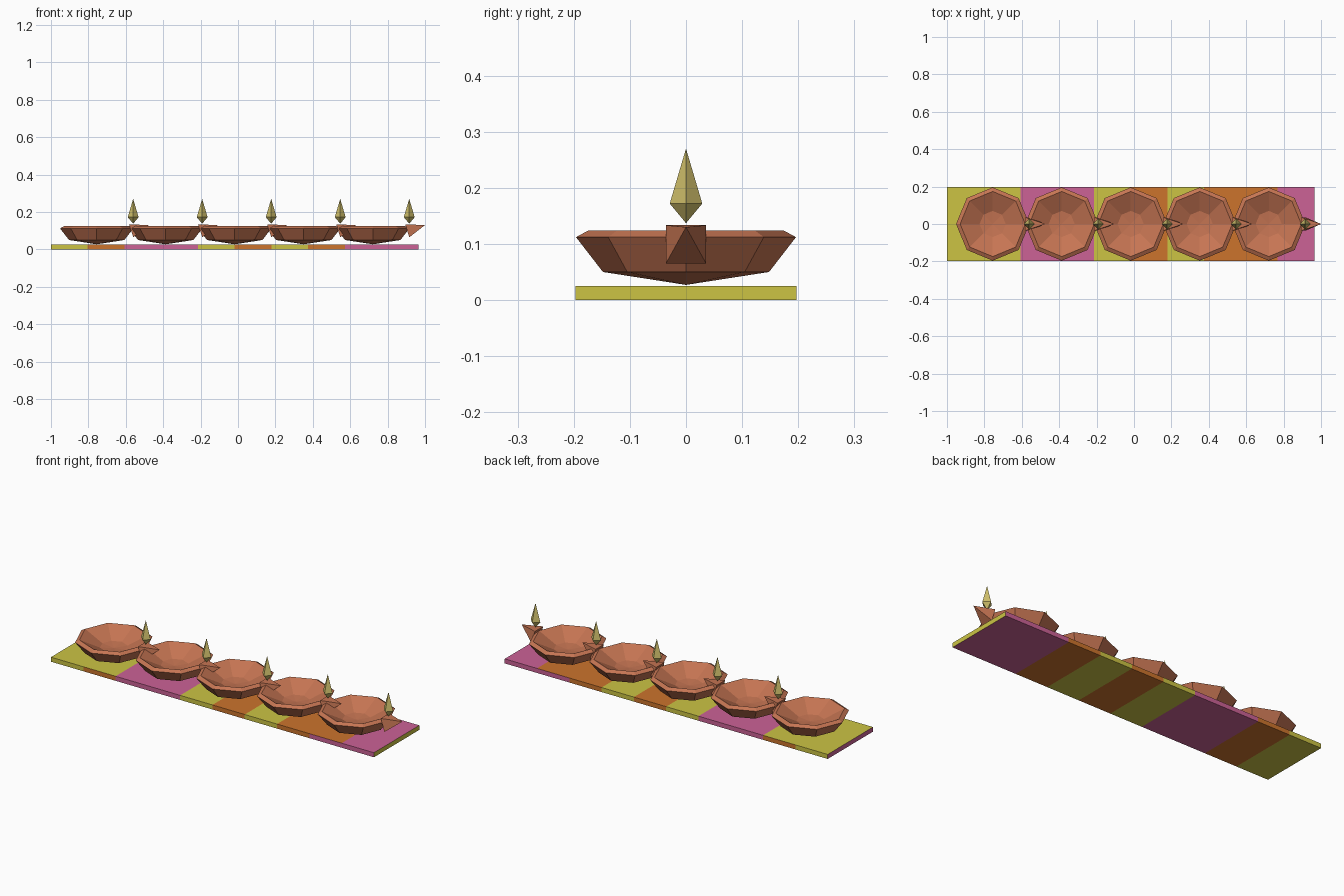
import bpy, bmesh
from math import cos, sin, pi, radians
from mathutils import Matrix, Vector

default = bpy.data.objects.get("Cube")
if default:
    bpy.data.objects.remove(default, do_unlink=True)


def make_material(name, rgb):
    linear = [((c / 255 + 0.055) / 1.055) ** 2.4 for c in rgb] + [1.0]
    m = bpy.data.materials.new(name)
    m.diffuse_color = linear
    m.use_nodes = True
    m.node_tree.nodes["Principled BSDF"].inputs["Base Color"].default_value = linear
    return m


YELLOW = make_material("yellow", (204, 196, 68))
ORANGE = make_material("orange", (204, 116, 44))
PINK = make_material("pink", (204, 98, 150))
CLAY = make_material("clay", (198, 117, 83))
GOLD = make_material("gold", (206, 190, 106))


def finish(name, bm, materials, location=(0, 0, 0)):
    bmesh.ops.recalc_face_normals(bm, faces=bm.faces)
    mesh = bpy.data.meshes.new(name)
    bm.to_mesh(mesh)
    bm.free()
    for m in materials:
        mesh.materials.append(m)
    obj = bpy.data.objects.new(name, mesh)
    obj.location = location
    bpy.context.collection.objects.link(obj)
    return obj


def lathe(name, profile, sides, material, location):
    """Revolve (radius, height) points; the two end points are poles."""
    bm = bmesh.new()
    rings = []
    for r, z in profile:
        count = sides if r > 0 else 1
        ring = [bm.verts.new((r * cos(2 * pi * i / sides), r * sin(2 * pi * i / sides), z))
                for i in range(count)]
        rings.append(ring)
    for a, b in zip(rings, rings[1:]):
        for i in range(sides):
            j = (i + 1) % sides
            corners = [a[i % len(a)], a[j % len(a)], b[j % len(b)], b[i % len(b)]]
            bm.faces.new(list(dict.fromkeys(corners)))
    return finish(name, bm, [material], location)


# Striped board: ten equal sections, the top painted differently from the rest
START, END, HALF, THICK = -1.0, 0.965, 0.197, 0.025
SIDE_STRIPES = "yoppyoyopp"
TOP_STRIPES = "yyppyoyoop"
STEP = (END - START) / len(SIDE_STRIPES)
bm = bmesh.new()
rings = [[bm.verts.new((START + i * STEP, y, z))
          for y, z in ((-HALF, 0), (HALF, 0), (HALF, THICK), (-HALF, THICK))]
         for i in range(len(SIDE_STRIPES) + 1)]
for a, b in zip(rings, rings[1:]):
    for k in range(4):
        bm.faces.new((a[k], a[k - 1], b[k - 1], b[k]))
bm.faces.new(rings[0])
bm.faces.new(rings[-1])
bmesh.ops.recalc_face_normals(bm, faces=bm.faces)
for f in bm.faces:
    if abs(f.normal.x) > 0.5:
        colour = "y" if f.normal.x > 0 else "p"
    else:
        section = int((f.calc_center_median().x - START) / STEP)
        colour = (TOP_STRIPES if f.normal.z > 0.5 else SIDE_STRIPES)[section]
    f.material_index = "yop".index(colour)
finish("striped_board", bm, [YELLOW, ORANGE, PINK])

# Five lamps, each a faceted bowl with a pointed spout and a flame
BOWL = [(0, 0.027), (0.148, 0.05), (0.196, 0.112), (0.174, 0.124), (0.07, 0.073), (0, 0.066)]
FLAME = [(0, 0.137), (0.029, 0.172), (0, 0.27)]
MIDDLE = (START + END) / 2
for n in range(5):
    x = MIDDLE + (n - 2) * 0.369
    lathe(f"bowl_{n + 1}", BOWL, 8, CLAY, (x, 0, 0))

    # Spout: square pyramid pointing outward and slightly up
    bm = bmesh.new()
    bmesh.ops.create_cone(bm, cap_ends=True, segments=4, radius1=0.051, radius2=0, depth=0.1,
                          matrix=Matrix.Translation((0, 0, 0.05)) @ Matrix.Rotation(pi / 4, 4, "Z"))
    bmesh.ops.remove_doubles(bm, verts=bm.verts, dist=0.0001)
    bm.transform(Matrix.Rotation(radians(72), 4, "Y"))
    finish(f"spout_{n + 1}", bm, [CLAY], Vector((x + 0.1845, 0, 0.099)))

    lathe(f"flame_{n + 1}", FLAME, 4, GOLD, (x + 0.195, 0, 0))
